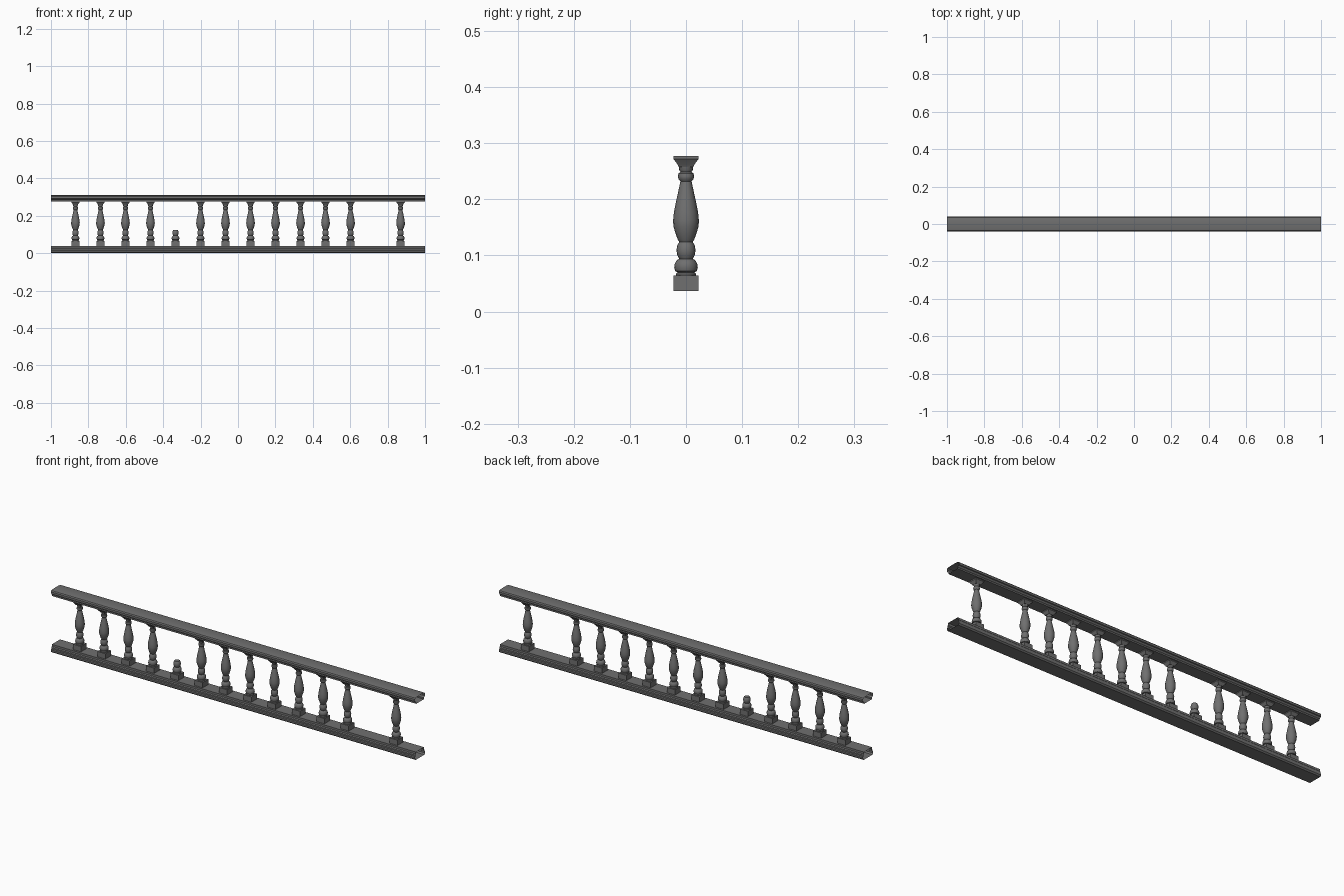
import bpy, bmesh, math

if "Cube" in bpy.data.objects:
    bpy.data.objects.remove(bpy.data.objects["Cube"])

stone = bpy.data.materials.new("dark grey stone")
stone.diffuse_color = (0.16, 0.16, 0.16, 1)
stone.use_nodes = True
stone.node_tree.nodes["Principled BSDF"].inputs["Base Color"].default_value = stone.diffuse_color


def finish(name, bm, angle=35):
    bmesh.ops.recalc_face_normals(bm, faces=bm.faces)
    me = bpy.data.meshes.new(name)
    bm.to_mesh(me)
    bm.free()
    me.materials.append(stone)
    ob = bpy.data.objects.new(name, me)
    bpy.context.collection.objects.link(ob)
    bpy.ops.object.select_all(action='DESELECT')
    ob.select_set(True)
    bpy.context.view_layer.objects.active = ob
    bpy.ops.object.shade_smooth_by_angle(angle=math.radians(angle))
    return ob


def loft(bm, rings, cap=True):
    loops = [[bm.verts.new(p) for p in r] for r in rings]
    n = len(loops[0])
    for a, b in zip(loops, loops[1:]):
        for i in range(n):
            j = (i + 1) % n
            bm.faces.new((a[i], a[j], b[j], b[i]))
    if cap:
        bm.faces.new(loops[0])
        bm.faces.new(loops[-1])


def square(h, z):
    return [(-h, -h, z), (h, -h, z), (h, h, z), (-h, h, z)]


def circle(r, z, n=16):
    return [(r * math.cos(2 * math.pi * i / n), r * math.sin(2 * math.pi * i / n), z)
            for i in range(n)]


# rails: moulded half profiles (y, z), mirrored and run along x with open ends
def rail(name, half):
    section = half + [(-y, z) for y, z in reversed(half)]
    bm = bmesh.new()
    loft(bm, [[(x, y, z) for y, z in section] for x in (-1, 1)], cap=False)
    finish(name, bm, 25)


rail("bottom_rail", [(0.034, 0), (0.040, 0.006), (0.040, 0.014), (0.036, 0.017),
                     (0.036, 0.024), (0.032, 0.028), (0.032, 0.038)])
rail("top_rail", [(0.030, 0.277), (0.030, 0.284), (0.034, 0.287), (0.036, 0.291),
                  (0.040, 0.293), (0.040, 0.302), (0.036, 0.307), (0.020, 0.310)])

# turned profiles (radius, z)
foot = [(0.018, 0.063), (0.018, 0.067), (0.015, 0.070), (0.019, 0.072), (0.021, 0.078),
        (0.020, 0.085), (0.017, 0.091), (0.012, 0.094), (0.0155, 0.100), (0.017, 0.109),
        (0.0155, 0.118), (0.012, 0.124)]
vase = [(0.015, 0.129), (0.019, 0.140), (0.0225, 0.152), (0.023, 0.162), (0.0215, 0.177),
        (0.018, 0.195), (0.014, 0.213), (0.010, 0.232), (0.0135, 0.236), (0.0145, 0.241),
        (0.0135, 0.246), (0.010, 0.249), (0.012, 0.252), (0.013, 0.262)]


def baluster(name, x, broken=False):
    bm = bmesh.new()
    loft(bm, [square(0.022, 0.037), square(0.022, 0.064)])          # plinth
    loft(bm, [circle(r, z) for r, z in (foot if broken else foot + vase)])
    if not broken:                                                  # capital
        loft(bm, [square(0.013, 0.258), square(0.015, 0.262), square(0.021, 0.270),
                  square(0.0225, 0.272), square(0.0225, 0.2775)])
    finish(name, bm).location.x = x


# 14 evenly spaced places: one baluster is missing, one is a broken stump
for i in range(14):
    if i != 12:
        baluster("broken_baluster" if i == 4 else "baluster", -0.869 + i * 0.1337, i == 4)
